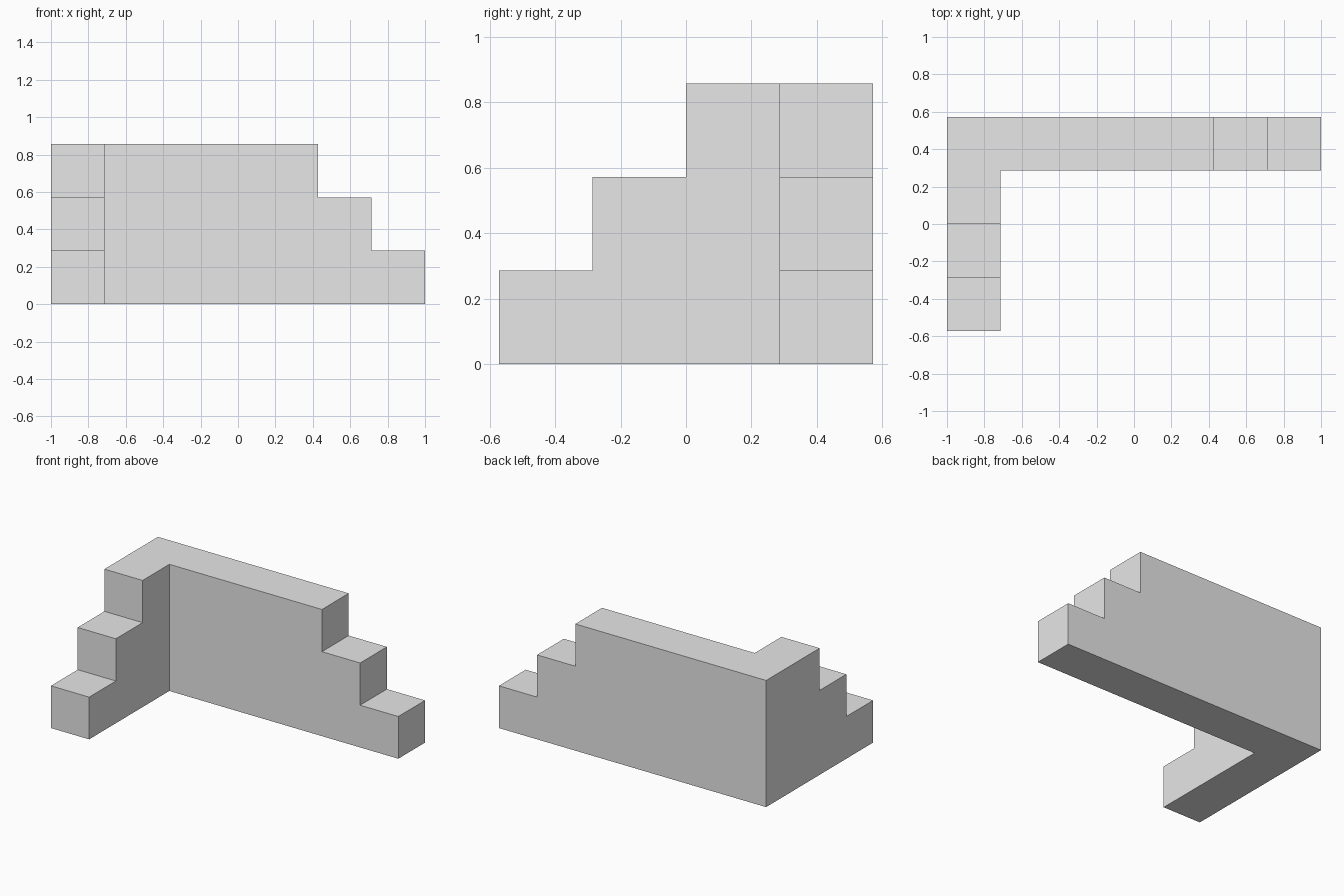
import bpy
import bmesh
from mathutils import Vector

default_cube = bpy.data.objects.get("Cube")
if default_cube:
    bpy.data.objects.remove(default_cube, do_unlink=True)

# The wall is laid out in blocks: 7 long, 4 deep, 3 high
U = 2 / 7
RIGHT, LEFT, FRONT, BACK = -3.5 * U, 3.5 * U, -2 * U, 2 * U
LEVELS = 3

stone = bpy.data.materials.new("light grey")
stone.use_nodes = True
grey = (0.8, 0.8, 0.8, 1)
stone.diffuse_color = grey
stone.node_tree.nodes["Principled BSDF"].inputs["Base Color"].default_value = grey


def top_faces(bm, z):
    """Horizontal faces lying at height z."""
    return [f for f in bm.faces if all(abs(v.co.z - z) < 1e-4 for v in f.verts)]


def cut_top(bm, z, point, normal):
    """Split the top surface along a step line."""
    faces = top_faces(bm, z)
    edges = {e for f in faces for e in f.edges}
    verts = {v for f in faces for v in f.verts}
    bmesh.ops.bisect_plane(bm, geom=[*verts, *edges, *faces], dist=1e-5,
                           plane_co=point, plane_no=normal)


def raise_faces(bm, faces):
    """Extrude faces up by one block."""
    result = bmesh.ops.extrude_face_region(bm, geom=faces)
    verts = [g for g in result["geom"] if isinstance(g, bmesh.types.BMVert)]
    bmesh.ops.translate(bm, verts=verts, vec=(0, 0, U))


# L-shaped footprint
bm = bmesh.new()
outline = [(RIGHT, FRONT), (RIGHT + U, FRONT), (RIGHT + U, BACK - U),
           (LEFT, BACK - U), (LEFT, BACK), (RIGHT, BACK)]
bm.faces.new([bm.verts.new((x, y, 0)) for x, y in outline])
raise_faces(bm, bm.faces[:])

# Each higher level is one block shorter on both arms
for level in range(1, LEVELS):
    z = level * U
    x_end, y_end = LEFT - level * U, FRONT + level * U
    cut_top(bm, z, Vector((x_end, 0, z)), Vector((1, 0, 0)))
    cut_top(bm, z, Vector((0, y_end, z)), Vector((0, 1, 0)))
    inner = []
    for f in top_faces(bm, z):
        c = f.calc_center_median()
        if c.x < x_end and c.y > y_end:
            inner.append(f)
    raise_faces(bm, inner)

# Merge coplanar faces into clean stepped sides
bmesh.ops.recalc_face_normals(bm, faces=bm.faces[:])
bmesh.ops.dissolve_limit(bm, angle_limit=0.01, verts=bm.verts[:], edges=bm.edges[:])

mesh = bpy.data.meshes.new("stepped_corner_wall")
bm.to_mesh(mesh)
bm.free()
mesh.materials.append(stone)
wall = bpy.data.objects.new("stepped_corner_wall", mesh)
bpy.context.collection.objects.link(wall)
